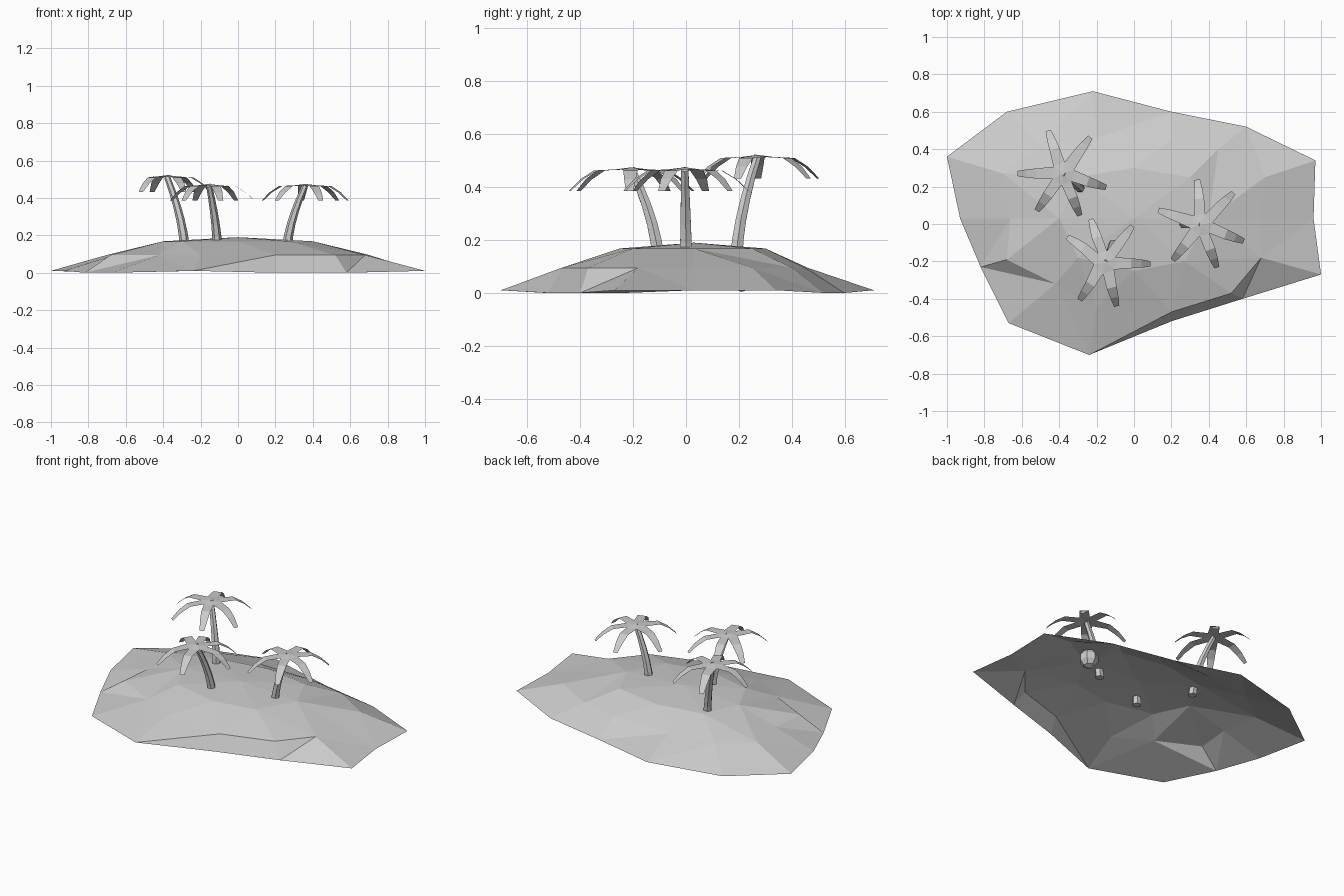
import bpy, bmesh, math
from mathutils import Vector, Matrix
from mathutils.geometry import delaunay_2d_cdt

if "Cube" in bpy.data.objects:
    bpy.data.objects.remove(bpy.data.objects["Cube"])

grey = bpy.data.materials.new("light_grey")
grey.diffuse_color = (0.6, 0.6, 0.6, 1)
grey.use_nodes = True
grey.node_tree.nodes["Principled BSDF"].inputs["Base Color"].default_value = grey.diffuse_color


def make_object(name, bm):
    mesh = bpy.data.meshes.new(name)
    bm.to_mesh(mesh)
    bm.free()
    mesh.materials.append(grey)
    obj = bpy.data.objects.new(name, mesh)
    bpy.context.collection.objects.link(obj)
    return obj


# Island: open faceted shell from shoreline, slope and plateau points
shore = [(-1, .36), (-.93, .03), (-.82, -.23), (-.67, -.53), (-.24, -.70),
         (.2, -.52), (.58, -.40), (1, -.27), (.96, .03), (.97, .34),
         (.6, .52), (.2, .6), (-.22, .71), (-.68, .60)]
slope = [(.2, -.47), (.52, -.37), (.68, -.18), (.68, .03), (.70, .25),
         (.45, .40), (.2, .45), (-.2, .46), (-.5, .42), (-.7, .27),
         (-.66, .03), (-.68, -.19), (-.42, -.32), (-.2, -.45)]
plateau = [(.4, .03), (.3, .25), (0, .3), (-.3, .25), (-.4, .03),
           (-.3, -.18), (0, -.25), (.27, -.2)]
points = [(x, y, .01 if abs(x) > .9 or abs(y) > .6 else 0) for x, y in shore]
points += [(x, y, .095) for x, y in slope]
points += [(x, y, .168) for x, y in plateau] + [(0, .03, .19)]
n = len(shore)
edges = [(i, (i + 1) % n) for i in range(n)]
# creases of the front bank and the left gully
edges += [(4, n), (n, n + 1), (n + 1, n + 2), (n + 2, 6), (2, n + 12), (2, n + 11), (n + 11, n + 12)]
flat, _, faces, source, _, _ = delaunay_2d_cdt(
    [Vector(p[:2]) for p in points], edges, [], 1, 1e-5)
bm = bmesh.new()
verts = [bm.verts.new((v.x, v.y, points[o[0]][2] if o else .05))
         for v, o in zip(flat, source)]
for f in faces:
    bm.faces.new([verts[i] for i in f])
for f in bm.faces:
    f.normal_update()
    if f.normal.z < 0:
        f.normal_flip()
make_object("island", bm)


# Palm trunk: tapered six-sided tube bending outwards
def trunk(name, base, top, sides=6, steps=5):
    bm = bmesh.new()
    rings = []
    base, top = Vector(base), Vector(top)
    for k in range(steps + 1):
        t = k / steps
        p = base.lerp(top, t)
        p.xy = base.xy.lerp(top.xy, t ** 1.6)
        r = .027 - .011 * t
        lean = (top.xy - base.xy) * t * 2.5
        turn = Vector((0, 0, 1)).rotation_difference(Vector((lean.x, lean.y, top.z - base.z)))
        rings.append([bm.verts.new(p + turn @ Vector((r * math.cos(a), r * math.sin(a), 0)))
                      for a in (math.tau * i / sides for i in range(sides))])
    for low, high in zip(rings, rings[1:]):
        for i in range(sides):
            j = (i + 1) % sides
            bm.faces.new((low[i], low[j], high[j], high[i]))
    bm.faces.new(rings[0][::-1])
    bm.faces.new(rings[-1])
    make_object(name, bm)


# Palm crown: single-sheet star of drooping blades around a flat hub
def crown(name, top, angles):
    bm = bmesh.new()
    top = Vector(top)
    angles = sorted(math.radians(a) % math.tau for a in angles)
    m = len(angles)
    hub = bm.verts.new(top)
    gaps = []
    for i, a in enumerate(angles):
        b = angles[(i + 1) % m] + (math.tau if i == m - 1 else 0)
        mid = (a + b) / 2
        gaps.append(bm.verts.new(top + Vector((.062 * math.cos(mid), .062 * math.sin(mid), -.008))))
    for i, a in enumerate(angles):
        along = Vector((math.cos(a), math.sin(a), 0))
        side = Vector((-along.y, along.x, 0))
        right, left = gaps[i - 1], gaps[i]
        bm.faces.new((hub, right, left))
        for dist, drop, half in ((.14, .012, .027), (.195, .045, .022), (.243, .09, .014)):
            c = top + along * dist - Vector((0, 0, drop))
            r2, l2 = bm.verts.new(c - side * half), bm.verts.new(c + side * half)
            bm.faces.new((right, r2, l2, left))
            right, left = r2, l2
    make_object(name, bm)


palms = [
    ("left", (-.285, .19, .125), (-.38, .27, .522), (109, 53, -18, -68, -125, 180)),
    ("front", (-.11, -.105, .125), (-.155, -.205, .475), (146, 108, 53, -2, -75, -124)),
    ("right", (.262, 0, .125), (.36, -.005, .475), (95, 45, -21, -70, -129, 161)),
]
for label, base, top, angles in palms:
    trunk(label + "_palm_trunk", base, Vector(top) - Vector((0, 0, .008)))
    crown(label + "_palm_crown", top, angles)

# Buried boulder under the shell
bm = bmesh.new()
bmesh.ops.create_uvsphere(bm, u_segments=7, v_segments=5, radius=.058,
                          matrix=Matrix.Translation((.52, .21, .062)))
make_object("buried_boulder", bm)
